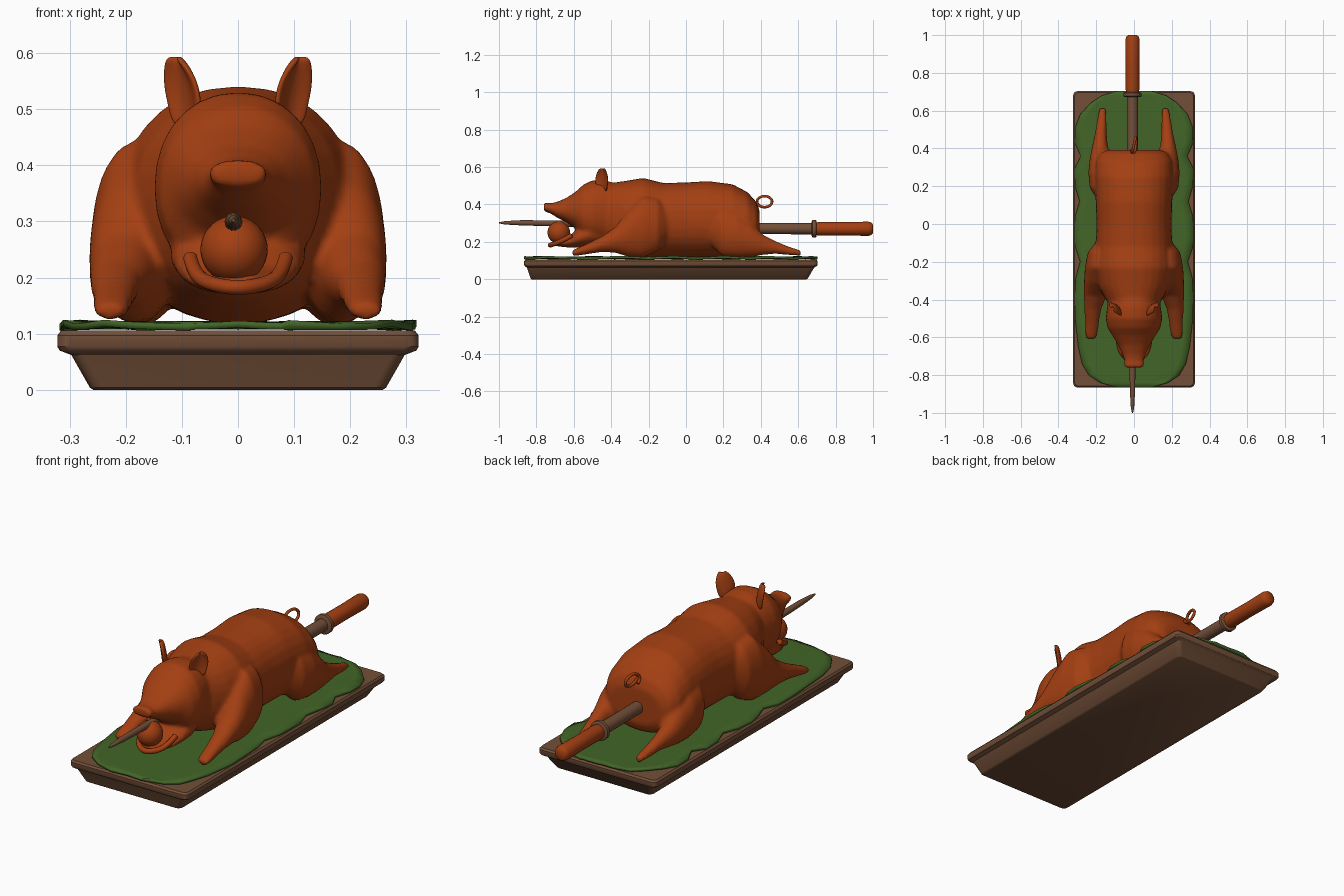
import bpy, bmesh, math
from mathutils import Vector

if "Cube" in bpy.data.objects:
    bpy.data.objects.remove(bpy.data.objects["Cube"])


def material(name, rgb):
    m = bpy.data.materials.new(name)
    m.diffuse_color = (*rgb, 1)
    m.use_nodes = True
    m.node_tree.nodes["Principled BSDF"].inputs["Base Color"].default_value = m.diffuse_color
    return m


ROAST = material("roast_brown", (0.37, 0.05, 0.006))
WOOD = material("wood_brown", (0.17, 0.078, 0.04))
LEAF = material("leaf_green", (0.055, 0.13, 0.02))


def finish(name, bm, mat, angle=40):
    bmesh.ops.recalc_face_normals(bm, faces=bm.faces)
    me = bpy.data.meshes.new(name)
    bm.to_mesh(me)
    bm.free()
    ob = bpy.data.objects.new(name, me)
    bpy.context.collection.objects.link(ob)
    me.materials.append(mat)
    select(ob)
    bpy.ops.object.shade_smooth_by_angle(angle=math.radians(angle))
    return ob


def select(ob):
    bpy.ops.object.select_all(action='DESELECT')
    ob.select_set(True)
    bpy.context.view_layer.objects.active = ob


def skin(bm, rings):
    """Closed surface through rings of equal point count."""
    vs = [[bm.verts.new(p) for p in r] for r in rings]
    n = len(vs[0])
    for a, b in zip(vs, vs[1:]):
        for i in range(n):
            j = (i + 1) % n
            bm.faces.new((a[i], a[j], b[j], b[i]))
    bm.faces.new(vs[0])
    bm.faces.new(vs[-1])


def loft(bm, sections, sx=1, n=28, power=2.0):
    """Sections along y: (y, x, z, half width, half height)."""
    rings = []
    for y, x, z, rx, rz in sections:
        ring = []
        for i in range(n):
            a = math.tau * i / n
            c, s = math.cos(a), math.sin(a)
            e = 2 / power
            ring.append((sx * (x + rx * math.copysign(abs(c) ** e, c)), y,
                         z + rz * math.copysign(abs(s) ** e, s)))
        rings.append(ring)
    skin(bm, rings)


def spans(rows):
    """(y, top, bottom, half width) to loft sections."""
    return [(y, 0, (t + b) / 2, w, (t - b) / 2) for y, t, b, w in rows]


def tube(name, pts, r, mat):
    cu = bpy.data.curves.new(name, 'CURVE')
    cu.dimensions = '3D'
    cu.bevel_depth, cu.bevel_resolution, cu.use_fill_caps = r, 3, True
    sp = cu.splines.new('NURBS')
    sp.points.add(len(pts) - 1)
    for p, co in zip(sp.points, pts):
        p.co = (*co, 1)
    sp.use_endpoint_u, sp.order_u, sp.resolution_u = True, 3, 5
    ob = bpy.data.objects.new(name, cu)
    bpy.context.collection.objects.link(ob)
    cu.materials.append(mat)
    select(ob)
    bpy.ops.object.convert(target='MESH')


# Pig: overlapping lofts fused into one smooth skin
bm = bmesh.new()
loft(bm, spans([(-.44, .50, .18, .12), (-.40, .515, .16, .15), (-.33, .525, .14, .185),
                (-.23, .542, .118, .21), (-.12, .515, .118, .203), (0, .518, .118, .198),
                (.12, .525, .118, .203), (.25, .508, .118, .208), (.33, .465, .13, .203),
                (.375, .415, .15, .18), (.393, .37, .19, .14)]), power=2.2)
# head and snout
loft(bm, spans([(-.36, .51, .20, .13), (-.44, .53, .19, .142), (-.50, .53, .19, .15),
                (-.55, .505, .21, .14), (-.59, .468, .27, .115), (-.64, .435, .305, .085),
                (-.69, .414, .33, .062), (-.725, .406, .352, .05), (-.74, .41, .358, .055),
                (-.76, .41, .362, .053)]), power=2.15)
# lower jaw
loft(bm, spans([(-.44, .31, .18, .10), (-.52, .31, .172, .122), (-.58, .27, .17, .112),
                (-.63, .225, .17, .092), (-.68, .21, .175, .07), (-.715, .205, .182, .035)]))
for s in (1, -1):
    # shoulder and front leg
    loft(bm, [(-.10, .165, .30, .04, .08), (-.15, .175, .29, .07, .14), (-.23, .18, .28, .08, .165),
              (-.31, .187, .245, .078, .125), (-.38, .205, .21, .06, .068),
              (-.45, .218, .188, .045, .042), (-.52, .222, .165, .037, .03),
              (-.58, .226, .147, .034, .021), (-.608, .228, .14, .026, .015)], s)
    # thigh and hind leg
    loft(bm, [(.13, .155, .27, .04, .08), (.19, .168, .25, .066, .125), (.27, .17, .235, .072, .12),
              (.35, .172, .21, .062, .092), (.41, .18, .185, .042, .055),
              (.48, .176, .17, .031, .034), (.55, .17, .152, .026, .023),
              (.612, .165, .14, .02, .015)], s)
pig = finish("roast_pig", bm, ROAST)
rm = pig.modifiers.new("fuse", 'REMESH')
rm.mode, rm.voxel_size, rm.use_smooth_shade = 'VOXEL', 0.009, True
sm = pig.modifiers.new("soften", 'SMOOTH')
sm.factor, sm.iterations = 0.5, 8
select(pig)
bpy.ops.object.convert(target='MESH')

# Ears: cupped leaves facing out and forward
for s, side in ((1, "right"), (-1, "left")):
    bm = bmesh.new()
    rows = []
    for z, x, w in ((.47, .088, .034), (.505, .09, .043), (.54, .096, .046),
                    (.572, .104, .034), (.594, .113, .013)):
        row = []
        for u in (-1, -.5, 0, .5, 1):
            across = Vector((.66, .75, 0)) * u * w
            cup = Vector((.75, -.66, 0)) * .018 * (u * u - .5)
            row.append(bm.verts.new(((x + across.x + cup.x) * s, -.446 + across.y + cup.y, z)))
        rows.append(row)
    for a, b in zip(rows, rows[1:]):
        for i in range(4):
            bm.faces.new((a[i], a[i + 1], b[i + 1], b[i]))
    ear = finish(side + "_ear", bm, ROAST, 180)
    so = ear.modifiers.new("thickness", 'SOLIDIFY')
    so.thickness, so.offset = .012, 0
    ear.modifiers.new("round", 'SUBSURF').levels = 2
    select(ear)
    bpy.ops.object.convert(target='MESH')

# Lip, curly tail
tube("lower_lip", [(-.085, -.61, .235), (-.08, -.65, .212), (-.058, -.70, .19), (0, -.735, .18),
                   (.058, -.70, .19), (.08, -.65, .212), (.085, -.61, .235)], .013, ROAST)
tube("curly_tail", [(0, .36, .39)] + [
    (.012 * math.sin(i * .3), .42 - .041 * math.cos(i * math.tau / 14),
     .415 - .03 * math.sin(i * math.tau / 14)) for i in range(17)], .007, ROAST)

# Apple in the mouth
bm = bmesh.new()
bmesh.ops.create_uvsphere(bm, u_segments=28, v_segments=18, radius=.06)
bmesh.ops.translate(bm, verts=bm.verts, vec=(-.007, -.68, .25))
finish("apple", bm, ROAST, 180)

# Spit, collar and handle along y
X = -.008


def rod(name, rows, mat):
    bm = bmesh.new()
    loft(bm, [(y, X, z, r, r) for y, z, r in rows], n=20)
    finish(name, bm, mat)


rod("spit", [(-1, .302, .003), (-.97, .302, .009), (-.88, .302, .014), (-.6, .297, .017),
             (-.3, .285, .022), (.3, .272, .03), (.7, .27, .03)], WOOD)
rod("collar", [(.672, .27, .038), (.677, .27, .048), (.694, .27, .048), (.699, .27, .038)], WOOD)
rod("handle", [(.695, .27, .034), (.72, .27, .037), (.85, .27, .036), (.975, .27, .038),
               (.992, .27, .033), (1, .27, .022)], ROAST)

# Tray: stacked rounded rectangles
bm = bmesh.new()
rings = []
for z, hx, y0, y1 in ((0, .258, -.825, .645), (.004, .264, -.831, .651), (.062, .297, -.85, .685),
                      (.07, .318, -.861, .699), (.077, .322, -.865, .703),
                      (.097, .322, -.865, .703), (.106, .315, -.858, .696)):
    r, ring = .022, []
    for k, (cx, cy) in enumerate(((hx - r, y1 - r), (r - hx, y1 - r), (r - hx, y0 + r), (hx - r, y0 + r))):
        for i in range(5):
            a = (k + i / 4) * math.pi / 2
            ring.append((cx + r * math.cos(a), cy + r * math.sin(a), z))
    rings.append(ring)
skin(bm, rings)
finish("tray", bm, WOOD, 30)

# Leaf bed with a notched outline and a wavy rim
bm = bmesh.new()
outline = [(-.865, .09), (-.84, .18), (-.80, .24), (-.74, .275), (-.65, .295), (-.5, .312), (-.38, .315),
           (-.28, .308), (-.2, .285), (-.12, .312), (-.06, .318), (.04, .312), (.12, .288), (.2, .312), (.29, .316),
           (.36, .282), (.43, .314), (.51, .312), (.58, .285), (.64, .23), (.68, .17), (.703, .09)]
rows = []
for k, (y, w) in enumerate(outline):
    rows.append([bm.verts.new((u * w, y, .115 + (.004 * math.sin(k * 1.9 + u * 2) if abs(u) == 1 else
                                                 .002 * math.cos(k + 4 * u))))
                 for u in (-1, -.85, -.5, 0, .5, .85, 1)])
for a, b in zip(rows, rows[1:]):
    for i in range(6):
        bm.faces.new((a[i], a[i + 1], b[i + 1], b[i]))
leaf = finish("leaf_bed", bm, LEAF)
so = leaf.modifiers.new("thickness", 'SOLIDIFY')
so.thickness, so.offset = .012, 0
